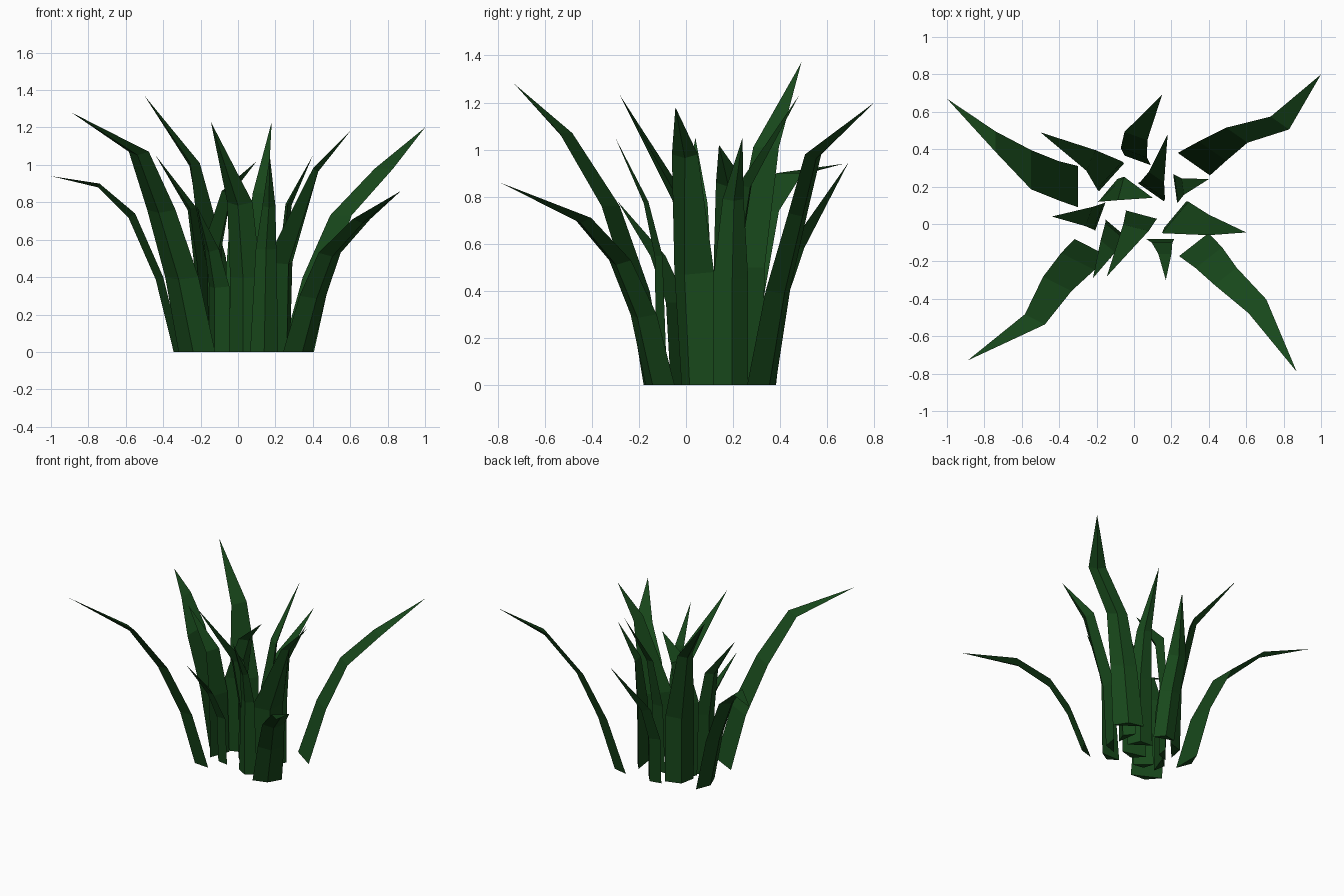
import bpy, bmesh, math
from mathutils import Vector

if "Cube" in bpy.data.objects:
    bpy.data.objects.remove(bpy.data.objects["Cube"])

green = bpy.data.materials.new("leaf_green")
green.diffuse_color = (0.009, 0.065, 0.011, 1)
green.use_nodes = True
green.node_tree.nodes["Principled BSDF"].inputs["Base Color"].default_value = green.diffuse_color


def blade(name, points, widths, angles, depth=0.3):
    """Faceted tapering leaf: triangular section swept along points to a sharp tip."""
    pts = [Vector(p) for p in points]
    if not isinstance(angles, tuple):
        angles = (angles,) * len(widths)
    lean = pts[-1] - pts[0]
    lean.z = 0
    lean.normalize()
    bm = bmesh.new()
    rings = []
    for i, (w, a) in enumerate(zip(widths, angles)):
        side = Vector((math.cos(math.radians(a)), math.sin(math.radians(a)), 0))
        # ridge lies on the outer underside of the leaf
        tangent = (pts[i + 1] - pts[max(i - 1, 0)]).normalized()
        n = side.cross(tangent)
        if n.dot(lean - Vector((0, 0, 1))) < 0:
            n.negate()
        if i == 0:
            n.z = 0
        n.normalize()
        offsets = (side * w / 2, n * w * depth, -side * w / 2)
        rings.append([bm.verts.new(pts[i] + o) for o in offsets])
    for a, b in zip(rings, rings[1:]):
        for k in range(3):
            j = (k + 1) % 3
            bm.faces.new((a[k], a[j], b[j], b[k]))
    tip = bm.verts.new(pts[-1])
    for k in range(3):
        bm.faces.new((rings[-1][k], rings[-1][(k + 1) % 3], tip))
    bm.faces.new(rings[0])
    bmesh.ops.recalc_face_normals(bm, faces=bm.faces)
    mesh = bpy.data.meshes.new(name)
    bm.to_mesh(mesh)
    bm.free()
    mesh.materials.append(green)
    bpy.context.collection.objects.link(bpy.data.objects.new(name, mesh))


# Four large arching outer leaves
blade("outer_leaf_back_left", [(-.30, .20, 0), (-.40, .23, .4), (-.55, .29, .74),
      (-.74, .44, .9), (-1, .67, .94)], (.22, .21, .21, .11), 90, .2)
blade("outer_leaf_front_left", [(-.22, -.13, 0), (-.30, -.2, .4), (-.41, -.32, .76),
      (-.53, -.51, 1.07), (-.89, -.73, 1.28)], (.22, .2, .17, .12), -27, .2)
blade("outer_leaf_back_right", [(.32, .32, 0), (.42, .39, .4), (.55, .475, .73),
      (.78, .54, .98), (1, .8, 1.2)], (.21, .18, .14, .12), -35, .2)
blade("outer_leaf_front_right", [(.32, -.11, 0), (.40, -.18, .3), (.49, -.28, .53),
      (.66, -.44, .71), (.87, -.79, .86)], (.2, .18, .15, .12), 38, .2)

# Tall leaves
blade("tall_leaf_back_left", [(-.12, .25, 0), (-.13, .26, .5), (-.23, .34, 1.01),
      (-.5, .49, 1.37)], (.2, .2, .12), (48, 48, 65))
blade("tall_leaf_right", [(.22, .05, 0), (.22, .035, .48), (.40, -.005, .98),
      (.6, -.045, 1.18)], (.18, .22, .11), (50, 50, 90))
blade("tall_leaf_front", [(.04, .05, 0), (.04, .05, .4), (.01, -.02, .8),
      (-.145, -.28, 1.23)], (.18, .17, .14), -15)
blade("tall_leaf_back", [(.09, .17, 0), (.1, .18, .5), (.12, .25, .85),
      (.18, .48, 1.23)], (.17, .16, .1), -35)

# Shorter leaves filling the clump
blade("short_leaf_back", [(.02, .34, 0), (0, .38, .35), (.01, .47, .6),
      (.15, .69, .945)], (.15, .15, .13), -20)
blade("short_leaf_left", [(-.18, .04, 0), (-.19, .04, .45), (-.24, .04, .77),
      (-.44, .04, 1.05)], (.16, .15, .11), 70)
blade("short_leaf_back_right", [(.22, .19, 0), (.225, .19, .45), (.26, .2, .79),
      (.4, .24, 1.05)], (.15, .15, .09), 98)
blade("short_leaf_front_right", [(.14, -.08, 0), (.15, -.1, .55), (.165, -.16, .78),
      (.17, -.3, 1.05)], (.15, .11, .07), 0)
blade("short_leaf_front_left", [(-.1, -.02, 0), (-.1, -.04, .35), (-.14, -.12, .55),
      (-.22, -.29, .78)], (.14, .14, .1), -40)
blade("bent_leaf_center", [(-.13, .18, 0), (-.14, .18, .55), (-.07, .19, .86),
      (.1, .14, 1.02)], (.15, .16, .13), (50, 50, 75))
